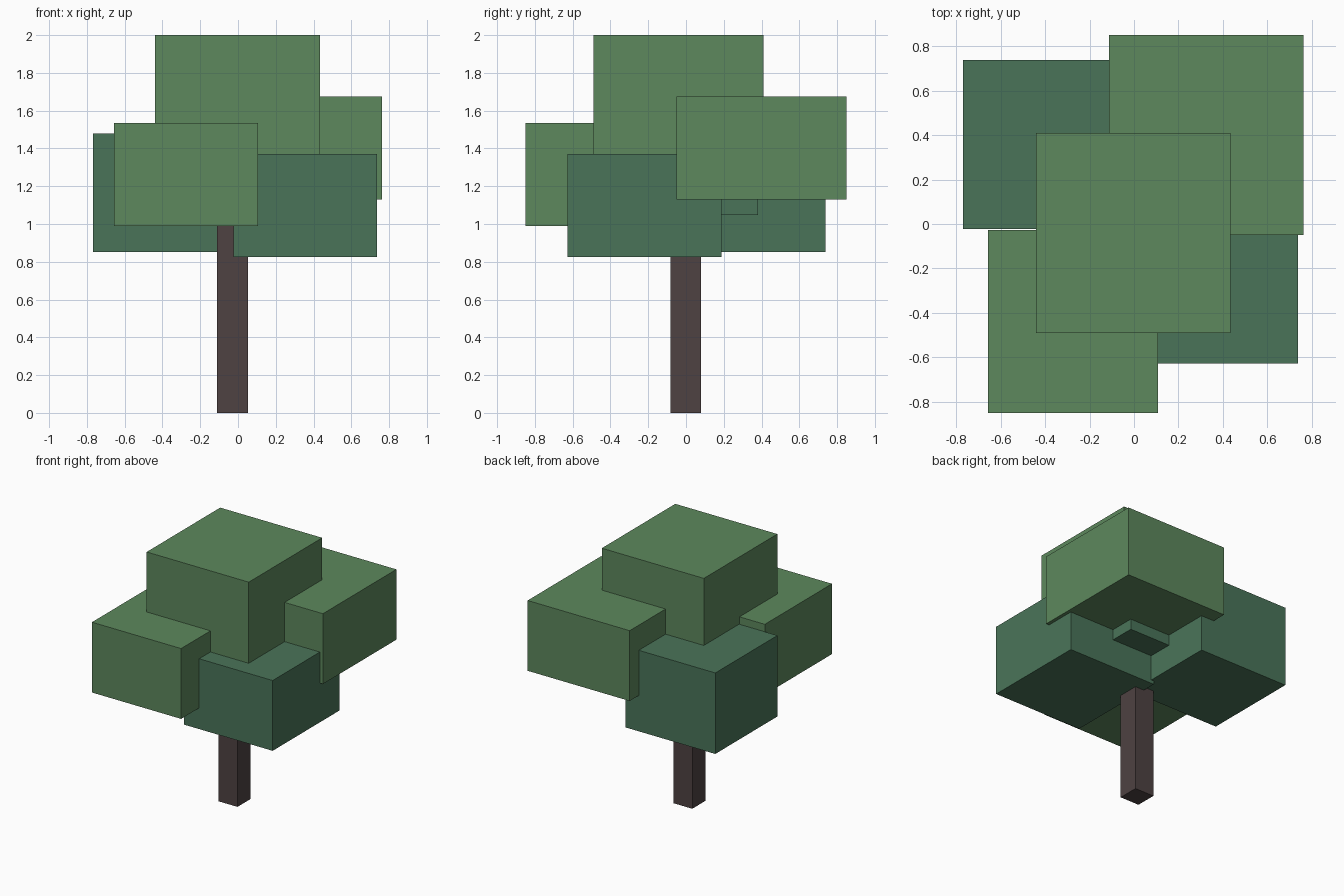
import bpy
import bmesh

if "Cube" in bpy.data.objects:
    bpy.data.objects.remove(bpy.data.objects["Cube"])


def lin(c):
    c /= 255
    return c / 12.92 if c <= 0.04045 else ((c + 0.055) / 1.055) ** 2.4


def material(name, r, g, b):
    m = bpy.data.materials.new(name)
    m.diffuse_color = (lin(r), lin(g), lin(b), 1)
    m.use_nodes = True
    m.node_tree.nodes["Principled BSDF"].inputs["Base Color"].default_value = m.diffuse_color
    return m


light = material("light_green", 93, 136, 93)
dark = material("dark_green", 74, 116, 89)
bark = material("bark_brown", 78, 66, 66)


def box(name, mat, x, y, z):
    """Flat-faced box given by its (min, max) range on each axis."""
    bm = bmesh.new()
    bmesh.ops.create_cube(bm, size=1)
    for v in bm.verts:
        v.co = [r[0] if c < 0 else r[1] for c, r in zip(v.co, (x, y, z))]
    mesh = bpy.data.meshes.new(name)
    bm.to_mesh(mesh)
    bm.free()
    mesh.materials.append(mat)
    bpy.context.collection.objects.link(bpy.data.objects.new(name, mesh))


# Trunk, rising into the foliage
box("trunk", bark, (-0.11, 0.053), (-0.082, 0.08), (0, 1.2))

# Overlapping leaf blocks
box("crown_leaves", light, (-0.44, 0.435), (-0.49, 0.41), (1.3, 2.0))
box("back_right_leaves", light, (-0.112, 0.763), (-0.05, 0.85), (1.13, 1.675))
box("front_left_leaves", light, (-0.657, 0.107), (-0.85, -0.027), (0.99, 1.535))
box("front_right_leaves", dark, (-0.024, 0.737), (-0.628, 0.188), (0.826, 1.371))
box("back_left_leaves", dark, (-0.768, 0.0), (-0.022, 0.738), (0.852, 1.48))

# Inner leaf block glimpsed from below
box("core_leaves", dark, (-0.35, 0.35), (-0.38, 0.382), (1.048, 1.45))
